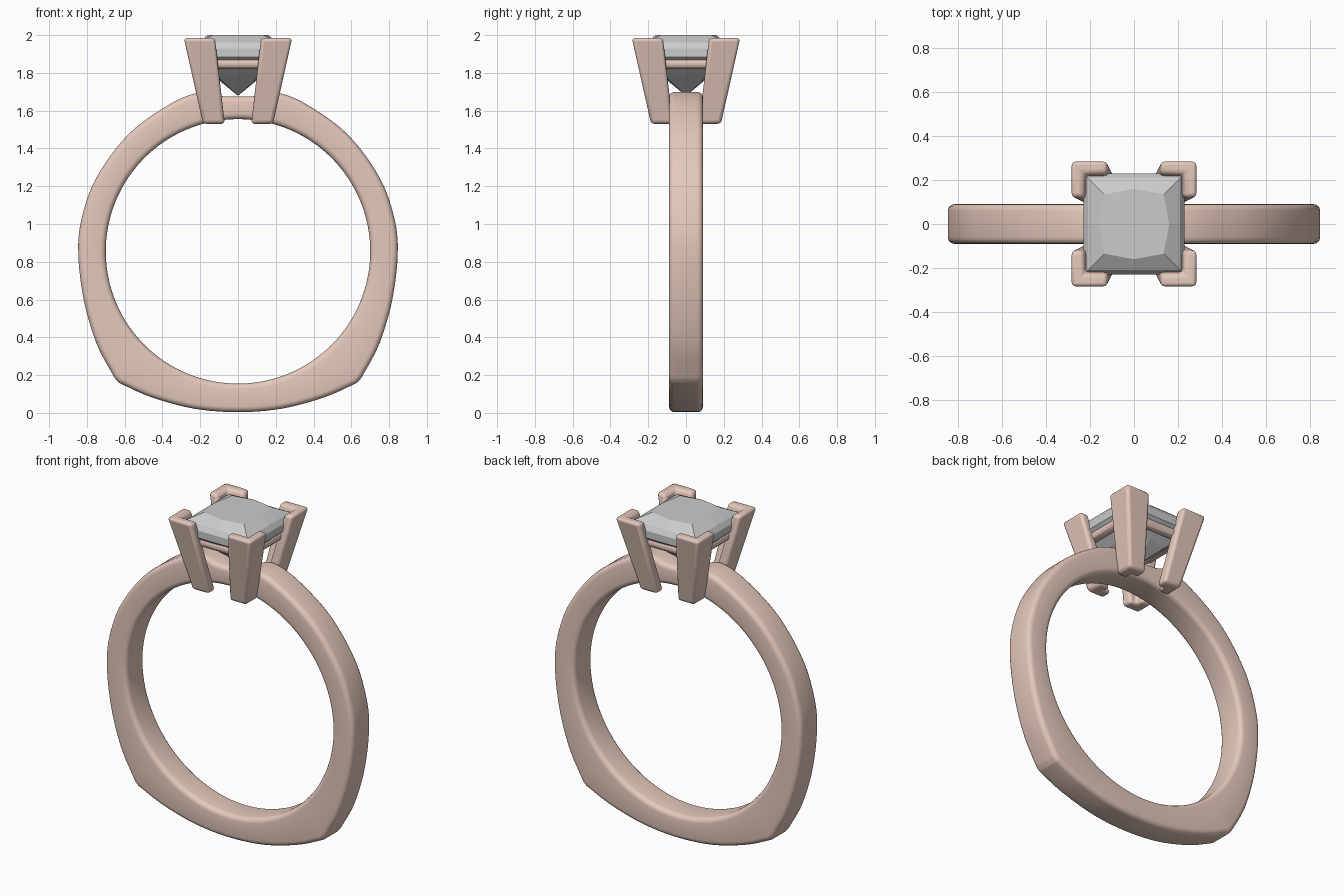
import bpy, bmesh, math
from mathutils import Vector

if "Cube" in bpy.data.objects:
    bpy.data.objects.remove(bpy.data.objects["Cube"])

gold = bpy.data.materials.new("rose_gold")
gold.diffuse_color = (0.78, 0.58, 0.50, 1)
gold.use_nodes = True
gold.node_tree.nodes["Principled BSDF"].inputs["Base Color"].default_value = gold.diffuse_color


def make(name, verts, faces, mat=None, bevel=0, smooth=None):
    me = bpy.data.meshes.new(name)
    me.from_pydata([tuple(v) for v in verts], [], faces)
    bm = bmesh.new()
    bm.from_mesh(me)
    bmesh.ops.recalc_face_normals(bm, faces=bm.faces)
    bm.to_mesh(me)
    bm.free()
    ob = bpy.data.objects.new(name, me)
    bpy.context.collection.objects.link(ob)
    if mat:
        me.materials.append(mat)
    if bevel:
        m = ob.modifiers.new("soft_edges", 'BEVEL')
        m.width, m.segments, m.limit_method = bevel, 3, 'ANGLE'
    if smooth:
        bpy.ops.object.select_all(action='DESELECT')
        ob.select_set(True)
        bpy.context.view_layer.objects.active = ob
        bpy.ops.object.shade_smooth_by_angle(angle=math.radians(smooth))
    return ob


def loft(rings, closed=False):
    # quads between equal-length rings; open lofts get end caps
    n, k = len(rings[0]), len(rings)
    verts = [v for r in rings for v in r]
    faces = [(i * n + j, i * n + (j + 1) % n, (i + 1) % k * n + (j + 1) % n, (i + 1) % k * n + j)
             for i in range(k if closed else k - 1) for j in range(n)]
    if not closed:
        faces += [tuple(range(n)), tuple(range((k - 1) * n, k * n))]
    return verts, faces


def spline(pts, steps):
    # closed Catmull-Rom curve
    out, n = [], len(pts)
    for i in range(n):
        a, b, c, d = (Vector(pts[(i + o) % n]) for o in (-1, 0, 1, 2))
        for s in range(steps):
            t = s / steps
            out.append(0.5 * (2 * b + (c - a) * t + (2 * a - 5 * b + 4 * c - d) * t * t
                              + (3 * b - a - 3 * c + d) * t ** 3))
    return out


# Band: outer outline with squared lower shoulders, round finger hole
CZ, RI, HW = 0.855, 0.70, 0.09
half = [(0.10, 1.678), (0.20, 1.697), (0.36, 1.635), (0.58, 1.475), (0.75, 1.245),
        (0.83, 1.02), (0.845, 0.83), (0.815, 0.59), (0.75, 0.37), (0.67, 0.215),
        (0.638, 0.168), (0.60, 0.145), (0.45, 0.08), (0.23, 0.022)]
outline = [(0, 1.675)] + half + [(0, 0.004)] + [(-x, z) for x, z in reversed(half)]
rings = []
for p in spline(outline, 6):
    v = p - Vector((0, CZ))
    ro = v.length
    d = v / ro
    ring = []
    # rounded rectangle section: (radius, y, sign radius, sign y, start angle)
    for r, sr, sy, a0 in ((ro, 1, 1, 0), (RI, -1, 1, 90), (RI, -1, -1, 180), (ro, 1, -1, 270)):
        for k in range(5):
            a = math.radians(a0 + k * 22.5)
            c = 0.03
            rr = r - sr * c + c * math.cos(a)
            y = sy * (HW - c) + c * math.sin(a)
            ring.append((d.x * rr, y, CZ + d.y * rr))
    rings.append(ring)
make("band", *loft(rings, True), gold, smooth=40)


# Four L-shaped corner prongs, flaring upward
def ell(o, a, t, z, sx, sy):
    p = [(o, o), (o - a, o), (o - a, o - t), (o - t, o - t), (o - t, o - a), (o, o - a)]
    return [(sx * x, sy * y, z) for x, y in p]


for sx, side in ((-1, "left"), (1, "right")):
    for sy, end in ((-1, "front"), (1, "back")):
        v, f = loft([ell(0.185, 0.115, 0.07, 1.53, sx, sy), ell(0.287, 0.165, 0.058, 1.985, sx, sy)])
        make(f"prong_{end}_{side}", v, f, gold, bevel=0.018, smooth=40)

# Square gallery rail under the stone
rings = []
for sx, sy in ((1, 1), (-1, 1), (-1, -1), (1, -1)):
    rings.append([(sx * (0.19 + 0.03 * math.cos(a)), sy * (0.19 + 0.03 * math.cos(a)), 1.85 + 0.03 * math.sin(a))
                  for a in (k * math.tau / 12 for k in range(12))])
make("gallery_rail", *loft(rings, True), gold, smooth=40)


# Princess-cut stone: faceted table, crown, girdle and pavilion
def oct_ring(c, m, z):
    return [(x, y, z) for x, y in ((c, c), (0, m), (-c, c), (-m, 0), (-c, -c), (0, -m), (c, -c), (m, 0))]


v, f = loft([oct_ring(0.135, 0.16, 2.0), oct_ring(0.21, 0.21, 1.96), oct_ring(0.23, 0.23, 1.93),
             oct_ring(0.23, 0.23, 1.885), oct_ring(0.12, 0.135, 1.79), oct_ring(0.002, 0.002, 1.68)])
make("stone", v, f)
